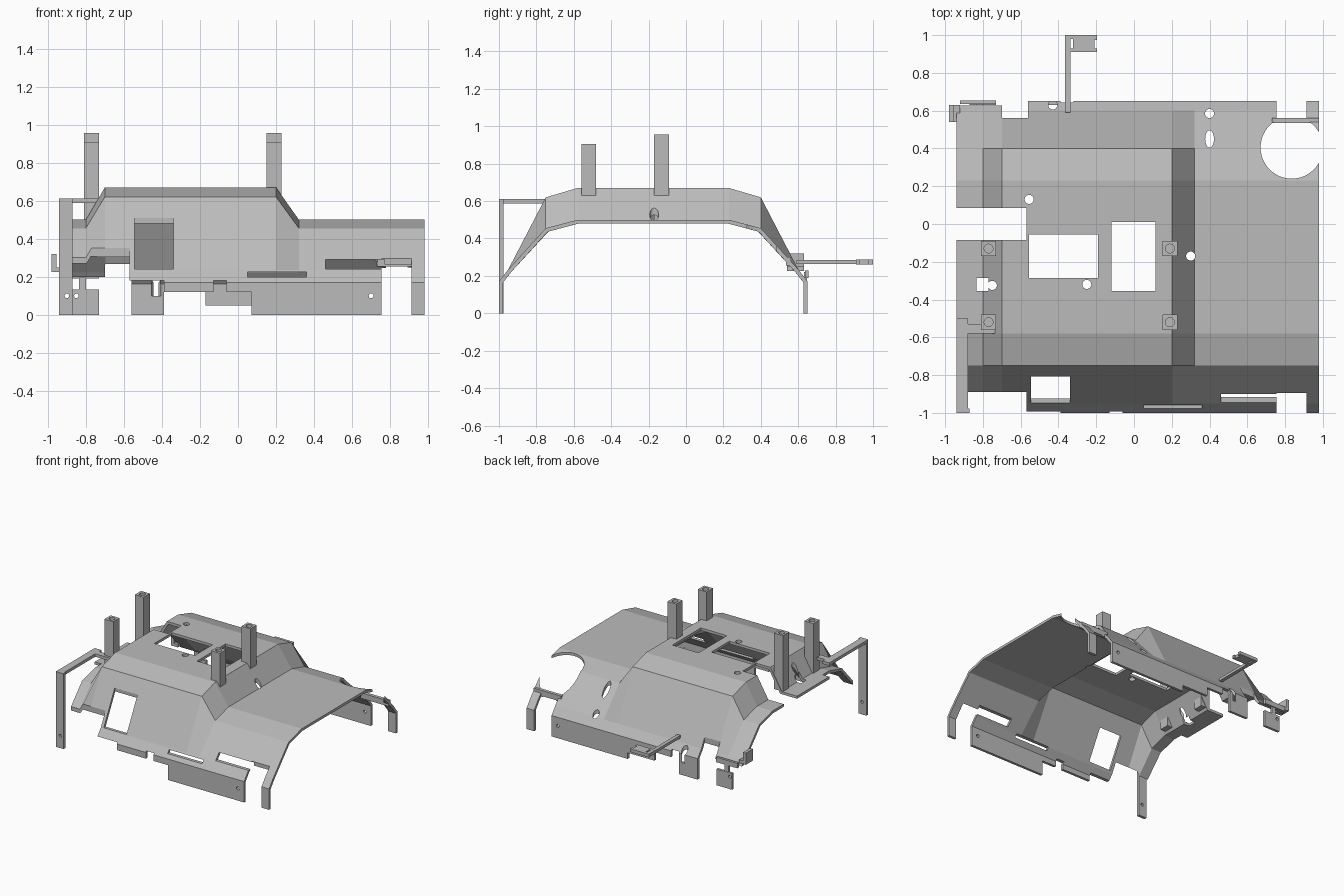
import bpy, bmesh, math
from mathutils import Matrix, Vector

old = bpy.data.objects.get("Cube")
if old:
    bpy.data.objects.remove(old, do_unlink=True)

grey = bpy.data.materials.new("plain grey")
grey.use_nodes = True
grey.diffuse_color = (0.5, 0.5, 0.5, 1)
grey.node_tree.nodes["Principled BSDF"].inputs["Base Color"].default_value = (0.5, 0.5, 0.5, 1)

MID = -0.175   # y of the shell's plane of symmetry
BIG = 2.0


def add_box(bm, x0, x1, y0, y1, z0, z1):
    centre = Vector(((x0 + x1) / 2, (y0 + y1) / 2, (z0 + z1) / 2))
    size = Matrix.Diagonal((x1 - x0, y1 - y0, z1 - z0, 1))
    bmesh.ops.create_cube(bm, size=1, matrix=Matrix.Translation(centre) @ size)


def add_cyl(bm, centre, r, depth, axis="Z", sides=24, stretch=1):
    turn = Matrix.Rotation(math.pi / 2, 4, "X") if axis == "Y" else Matrix.Diagonal((1, stretch, 1, 1))
    bmesh.ops.create_cone(bm, cap_ends=True, segments=sides, radius1=r, radius2=r,
                          depth=depth, matrix=Matrix.Translation(centre) @ turn)


def finish(name, bm):
    mesh = bpy.data.meshes.new(name)
    bm.to_mesh(mesh)
    bm.free()
    mesh.materials.append(grey)
    obj = bpy.data.objects.new(name, mesh)
    bpy.context.scene.collection.objects.link(obj)
    return obj


def boxes(name, *items):
    bm = bmesh.new()
    for item in items:
        add_box(bm, *item)
    return finish(name, bm)


def bake(obj):
    bpy.context.view_layer.update()
    deps = bpy.context.evaluated_depsgraph_get()
    mesh = bpy.data.meshes.new_from_object(obj.evaluated_get(deps))
    obj.modifiers.clear()
    obj.data = mesh


def cut(obj, bm):
    cutter = finish("cutter", bm)
    cutter.hide_render = True
    mod = obj.modifiers.new("cut", "BOOLEAN")
    mod.operation, mod.object, mod.solver, mod.use_self = "DIFFERENCE", cutter, "EXACT", True
    bake(obj)
    bpy.data.objects.remove(cutter, do_unlink=True)


# Shell: arched section lofted along x, with a raised centre
half = [(0.825, 0, 0), (0.825, 0.17, 0), (0.775, 0.235, 0), (0.575, 0.455, 0.165), (0.405, 0.5, 0.17)]
section = [(MID - d, z, rise) for d, z, rise in half]
section += [(MID + d, z, rise) for d, z, rise in reversed(half)]
stations = [(-0.94, 0), (-0.80, 0), (-0.70, 1), (0.20, 1), (0.32, 0), (0.98, 0)]
bm = bmesh.new()
rows = [[bm.verts.new((x, y, z + k * rise)) for y, z, rise in section] for x, k in stations]
for a, b in zip(rows, rows[1:]):
    for i in range(len(section) - 1):
        bm.faces.new((a[i], b[i], b[i + 1], a[i + 1]))
bm.normal_update()
shell = finish("body_shell", bm)
solid = shell.modifiers.new("thickness", "SOLIDIFY")
solid.thickness, solid.offset, solid.use_even_offset = 0.021, -1, True
bake(shell)

# Openings in the top
bm = bmesh.new()
for x0, x1, y0, y1, z0 in [
        (-0.555, -0.19, -0.285, -0.055, 0.55), (-0.12, 0.115, -0.355, 0.01, 0.55),
        (-BIG, -0.57, -0.085, 0.085, 0.3), (-0.835, -0.77, -0.355, -0.285, 0.4),
        (-BIG, -0.88, -BIG, -0.5, -1)]:
    add_box(bm, x0, x1, y0, y1, z0, 1)
for x, y in [(-0.555, 0.13), (-0.25, -0.32), (0.30, -0.17), (0.40, 0.585), (-0.75, -0.325), (-0.43, 0.63)]:
    add_cyl(bm, (x, y, 0.5), 0.024, 0.8)
add_cyl(bm, (0.40, 0.45, 0.5), 0.023, 0.8, stretch=2)
add_cyl(bm, (0.835, 0.405, 0.5), 0.165, 1, sides=48)
add_cyl(bm, (0.70, MID, 0.1), 0.013, BIG, "Y", 12)
cut(shell, bm)

# Front edge: window, slots and stepped hem
bm = bmesh.new()
add_box(bm, -0.545, -0.34, -BIG, -0.8, 0.24, 0.51)
add_box(bm, 0.05, 0.36, -BIG, -0.9, 0.20, 0.225)
add_box(bm, 0.46, 0.77, -BIG, -0.8, 0.24, 0.29)
add_box(bm, 0.755, 0.912, -BIG, -0.895, -1, 0.4)
add_box(bm, -BIG, -0.57, -BIG, -0.89, -1, 0.45)
for x0, x1, top in [(-0.58, -0.39, 0.18), (-0.40, -0.12, 0.12), (-0.13, -0.06, 0.18), (-0.07, 0.07, 0.12)]:
    add_box(bm, x0, x1, -BIG, -0.9, -1, top)
cut(shell, bm)

# Back edge: stepped hem and end notches
bm = bmesh.new()
add_box(bm, 0.755, 0.912, 0.56, BIG, -1, 0.4)
add_box(bm, -0.70, -0.56, 0.56, BIG, -1, 0.45)
add_box(bm, -BIG, -0.69, 0.5, BIG, -1, 0.2)
for x0, x1, top in [(-0.39, -0.32, 0.18), (-0.33, -0.17, 0.12), (-0.18, 0.07, 0.05)]:
    add_box(bm, x0, x1, 0.55, BIG, -1, top)
cut(shell, bm)

# Four hollow square posts
for side, x, base in (("right", -0.77, 0.50), ("left", 0.19, 0.63)):
    for end, y, top in (("front", -0.52, 0.905), ("rear", -0.13, 0.955)):
        post = boxes(f"{end}_{side}_post", (x - 0.04, x + 0.04, y - 0.04, y + 0.04, base, top))
        bm = bmesh.new()
        add_cyl(bm, (x, y, top), 0.024, 0.1, sides=12)
        cut(post, bm)

# Angled support arm at the front right corner
arm = boxes("corner_support_upright", (-0.94, -0.87, -1, -0.977, 0, 0.612))
bm = bmesh.new()
add_cyl(bm, (-0.90, -1, 0.1), 0.012, 0.2, "Y", 12)
cut(arm, bm)
boxes("corner_support_rail", (-0.94, -0.88, -0.978, -0.5, 0.588, 0.612),
      (-0.88, -0.735, -0.58, -0.53, 0.588, 0.612))

# Rear bracket reaching backwards
bracket = boxes("rear_bracket_plate", (-0.365, -0.195, 0.91, 1, 0.262, 0.288))
bm = bmesh.new()
add_box(bm, -0.335, -0.322, 0.93, 0.98, 0, 1)
add_box(bm, -0.21, -0.19, 0.93, 0.975, 0, 1)
cut(bracket, bm)
boxes("rear_bracket_arm", (-0.365, -0.335, 0.59, 0.912, 0.264, 0.286))

# Rear corner tab on a thin neck, with a side lug
tab = boxes("rear_corner_tab", (-0.87, -0.73, 0.63, 0.65, 0, 0.132))
bm = bmesh.new()
add_cyl(bm, (-0.85, 0.64, 0.1), 0.012, 0.2, "Y", 12)
cut(tab, bm)
boxes("rear_corner_neck", (-0.835, -0.80, 0.63, 0.648, 0.13, 0.22))
boxes("rear_corner_lug", (-0.98, -0.92, 0.54, 0.63, 0.225, 0.25),
      (-0.98, -0.955, 0.54, 0.63, 0.25, 0.32))
boxes("rear_corner_rail", (-0.92, -0.73, 0.635, 0.655, 0.19, 0.23))

# Bridge closing the round wheel opening
boxes("wheel_opening_bridge", (0.73, 0.98, 0.535, 0.562, 0.255, 0.30))
